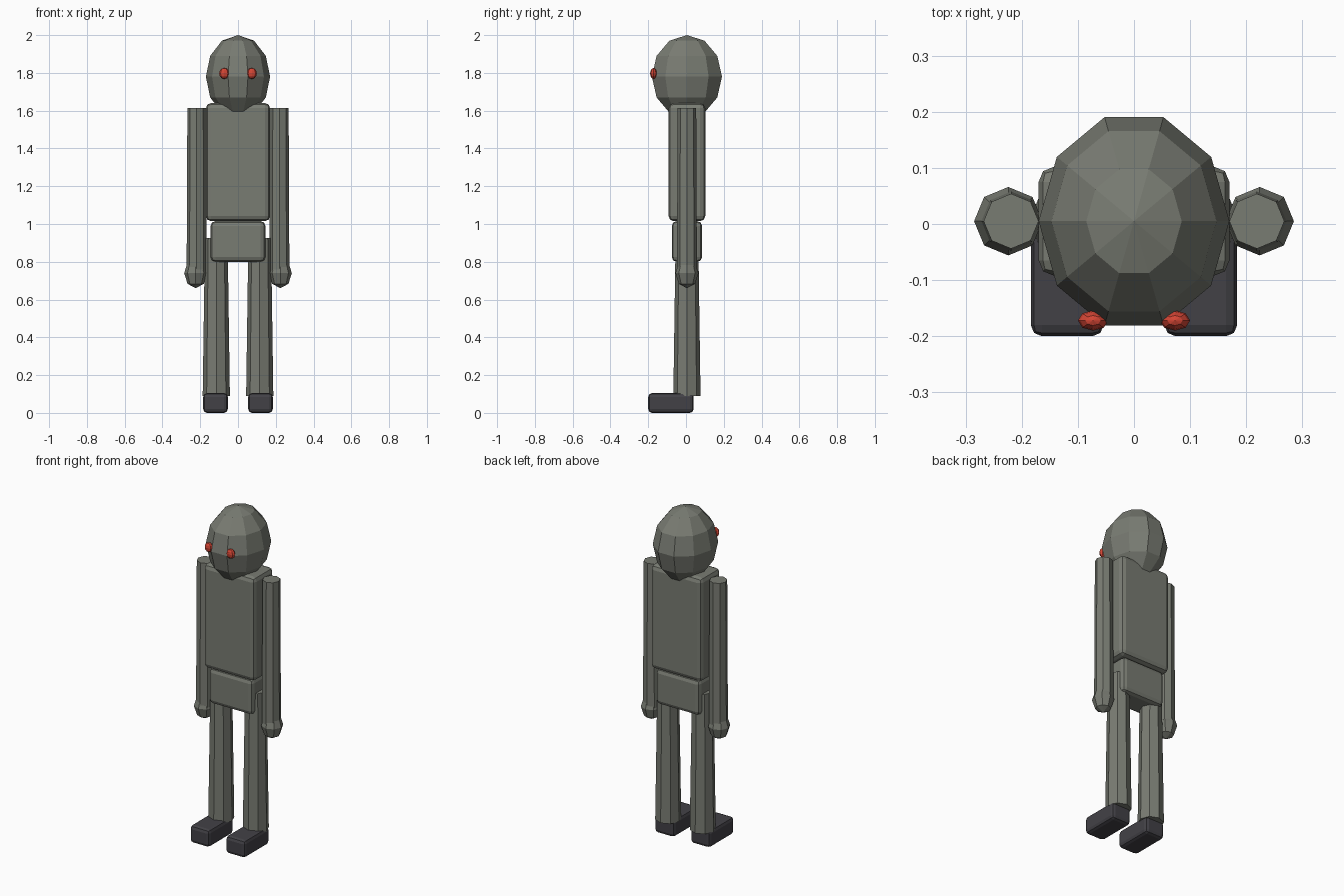
import bpy
import math

cube = bpy.data.objects.get("Cube")
if cube:
    bpy.data.objects.remove(cube, do_unlink=True)


def make_material(name, rgb):
    mat = bpy.data.materials.new(name)
    mat.use_nodes = True
    mat.diffuse_color = (*rgb, 1)
    mat.node_tree.nodes["Principled BSDF"].inputs["Base Color"].default_value = (*rgb, 1)
    return mat


GREY = make_material("grey green skin", (0.19, 0.20, 0.17))
DARK = make_material("dark shoe", (0.055, 0.053, 0.062))
RED = make_material("red eye", (0.66, 0.06, 0.035))
MID_Y = 0.005  # body centre line


def finish(name, mat):
    ob = bpy.context.object
    ob.name = name
    ob.data.name = name
    ob.data.materials.append(mat)
    return ob


def box(name, mat, low, high, bevel, segments=2):
    centre = [(a + b) / 2 for a, b in zip(low, high)]
    bpy.ops.mesh.primitive_cube_add(size=1, location=centre)
    ob = finish(name, mat)
    ob.scale = [b - a for a, b in zip(low, high)]
    bpy.ops.object.transform_apply(location=False, rotation=False, scale=True)
    mod = ob.modifiers.new("rounded edges", "BEVEL")
    mod.width = bevel
    mod.segments = segments
    return ob


def ball(name, mat, centre, radii, segments, rings):
    bpy.ops.mesh.primitive_uv_sphere_add(
        segments=segments, ring_count=rings, radius=1, location=centre,
        rotation=(0, 0, math.pi / 2))
    bpy.ops.object.transform_apply(location=False, rotation=True, scale=False)
    ob = finish(name, mat)
    ob.scale = radii
    return ob


def limb(name, mat, x, bottom, top, r_bottom, r_top):
    bpy.ops.mesh.primitive_cone_add(
        vertices=8, radius1=r_bottom, radius2=r_top, depth=top - bottom,
        location=(x, MID_Y, (top + bottom) / 2))
    return finish(name, mat)


# Head, torso and hips
ball("head", GREY, (0, MID_Y, 1.78), (0.17, 0.195, 0.22), 10, 6)
box("torso", GREY, (-0.17, -0.092, 1.015), (0.17, 0.102, 1.64), 0.027)
box("hips", GREY, (-0.145, -0.075, 0.80), (0.145, 0.085, 1.015), 0.025)

# Paired parts
for side, s in (("left", 1), ("right", -1)):
    ball(side + "_eye", RED, (s * 0.073, -0.172, 1.797), (0.027, 0.018, 0.029), 8, 6)
    limb(side + "_arm", GREY, s * 0.219, 0.75, 1.615, 0.053, 0.049)
    ball(side + "_hand", GREY, (s * 0.224, MID_Y, 0.74), (0.061, 0.061, 0.08), 8, 4)
    limb(side + "_leg", GREY, s * 0.115, 0.09, 0.925, 0.072, 0.06)
    box(side + "_foot", DARK, (s * 0.119 - 0.065, -0.2, 0), (s * 0.119 + 0.065, 0.04, 0.105), 0.02)
